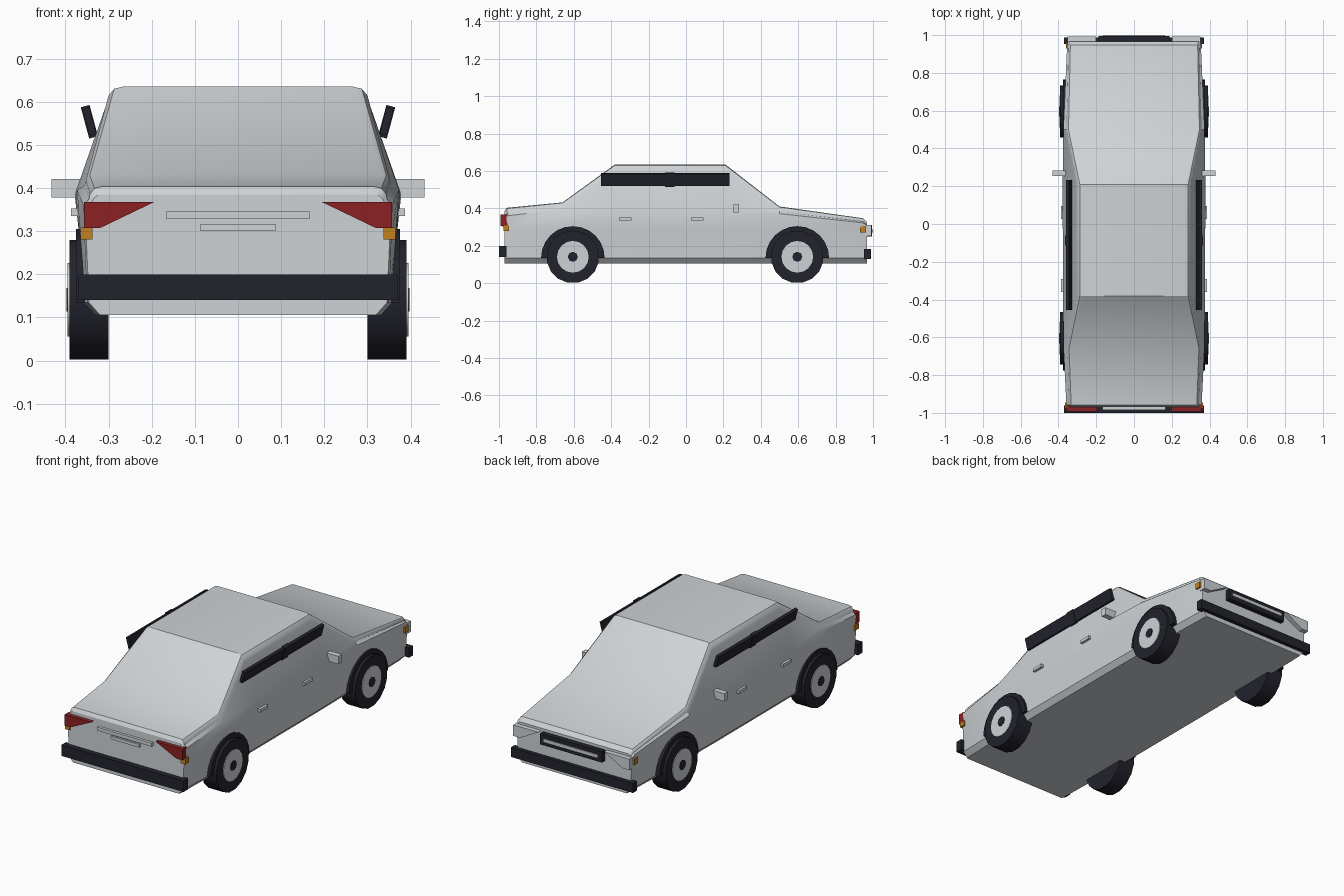
import bpy, bmesh, math
from mathutils import Matrix, Vector

cube = bpy.data.objects.get("Cube")
if cube:
    bpy.data.objects.remove(cube, do_unlink=True)


def material(name, rgb):
    m = bpy.data.materials.new(name)
    m.use_nodes = True
    m.diffuse_color = (*rgb, 1)
    m.node_tree.nodes["Principled BSDF"].inputs["Base Color"].default_value = (*rgb, 1)
    return m


SILVER = material("silver paint", (0.62, 0.65, 0.67))
DARK = material("dark trim", (0.016, 0.016, 0.026))
RED = material("red lens", (0.26, 0.015, 0.017))
AMBER = material("amber lens", (0.55, 0.22, 0.015))


def finish(name, bm, mat, smooth=False):
    bmesh.ops.recalc_face_normals(bm, faces=bm.faces[:])
    mesh = bpy.data.meshes.new(name)
    bm.to_mesh(mesh)
    bm.free()
    mesh.materials.append(mat)
    ob = bpy.data.objects.new(name, mesh)
    bpy.context.collection.objects.link(ob)
    if smooth:
        bpy.ops.object.select_all(action='DESELECT')
        ob.select_set(True)
        bpy.context.view_layer.objects.active = ob
        bpy.ops.object.shade_smooth_by_angle(angle=math.radians(30))
    return ob


def prism(name, outline, axis, lo, hi, mat, smooth=False):
    """Extrude a (y, z) outline along x, or an (x, z) outline along y."""
    bm = bmesh.new()
    place = (lambda p, t: (t, *p)) if axis == 'x' else (lambda p, t: (p[0], t, p[1]))
    a = [bm.verts.new(place(p, lo)) for p in outline]
    b = [bm.verts.new(place(p, hi)) for p in outline]
    bm.faces.new(a)
    bm.faces.new(b)
    for i in range(len(a)):
        j = (i + 1) % len(a)
        bm.faces.new((a[i], a[j], b[j], b[i]))
    return finish(name, bm, mat, smooth)


def box(name, x, y, z, mat, tilt=0):
    bm = bmesh.new()
    bmesh.ops.create_cube(bm, size=1)
    size = Vector((x[1] - x[0], y[1] - y[0], z[1] - z[0]))
    mid = Vector((x[0] + x[1], y[0] + y[1], z[0] + z[1])) / 2
    bmesh.ops.scale(bm, vec=size, verts=bm.verts)
    bmesh.ops.transform(bm, verts=bm.verts,
                        matrix=Matrix.Translation(mid) @ Matrix.Rotation(tilt, 4, 'Y'))
    return finish(name, bm, mat)


def circle(y, z, r, n, start=0, sweep=math.tau, closed=True):
    steps = n if closed else n - 1
    return [(y + r * math.cos(start + sweep * i / steps),
             z + r * math.sin(start + sweep * i / steps)) for i in range(n)]


# Body shell: y, low width, mid width, belt width, belt z, top width, top z, corner radius
stations = [
    (-0.970, 0.345, 0.352, 0.354, 0.350, 0.340, 0.385, 0.025),
    (-0.958, 0.350, 0.356, 0.358, 0.360, 0.346, 0.403, 0.030),
    (-0.660, 0.358, 0.366, 0.373, 0.395, 0.355, 0.432, 0.025),
    (-0.380, 0.360, 0.368, 0.376, 0.392, 0.304, 0.635, 0.038),
    (0.210, 0.360, 0.368, 0.378, 0.380, 0.304, 0.635, 0.038),
    (0.500, 0.357, 0.366, 0.374, 0.372, 0.358, 0.410, 0.025),
    (0.948, 0.345, 0.352, 0.354, 0.322, 0.345, 0.347, 0.018),
    (0.967, 0.342, 0.348, 0.350, 0.308, 0.340, 0.325, 0.014),
]
FLOOR = 0.106
bm = bmesh.new()
rings = []
for y, low, mid, belt, belt_z, top, top_z, r in stations:
    half = [(low - 0.025, FLOOR), (low, FLOOR + 0.028), (mid, 0.29), (belt, belt_z),
            (top, top_z - r), (top - 0.1 * r, top_z - 0.55 * r),
            (top - 0.45 * r, top_z - 0.13 * r), (top - r, top_z)]
    section = half + [(-x, z) for x, z in reversed(half)]
    rings.append([bm.verts.new((x, y, z)) for x, z in section])
for a, b in zip(rings, rings[1:]):
    for i in range(len(a)):
        j = (i + 1) % len(a)
        bm.faces.new((a[i], a[j], b[j], b[i]))
bm.faces.new(rings[0])
bm.faces.new(rings[-1])
finish("body_shell", bm, SILVER, smooth=True)

# Bumpers, rear trim and plate, front grille
box("rear_bumper", (-0.37, 0.37), (-1.0, -0.96), (0.14, 0.2), DARK)
box("front_bumper", (-0.37, 0.37), (0.953, 0.988), (0.13, 0.182), DARK)
box("boot_trim", (-0.166, 0.166), (-0.985, -0.96), (0.328, 0.347), SILVER)
box("rear_plate", (-0.087, 0.087), (-0.98, -0.96), (0.3, 0.317), SILVER)
box("grille", (-0.187, 0.187), (0.96, 0.995), (0.25, 0.31), DARK)
box("grille_bar", (-0.165, 0.165), (0.96, 1.0), (0.272, 0.288), SILVER)

for side, s in (("left", 1), ("right", -1)):
    def span(lo, hi):
        return tuple(sorted((s * lo, s * hi)))

    # Lights
    tail = [(0.195, 0.367), (0.357, 0.367), (0.357, 0.307), (0.32, 0.307)]
    prism(f"tail_light_{side}", [(s * x, z) for x, z in tail], 'y', -0.992, -0.955, RED)
    head = [(0.2, 0.312), (0.352, 0.312), (0.352, 0.252), (0.31, 0.252)]
    prism(f"head_light_{side}", [(s * x, z) for x, z in head], 'y', 0.955, 0.993, SILVER)
    box(f"rear_indicator_{side}", span(0.337, 0.365), (-0.977, -0.945), (0.28, 0.308), AMBER)
    box(f"front_indicator_{side}", span(0.337, 0.361), (0.93, 0.962), (0.27, 0.303), AMBER)

    # Outward leaning side window strip with a pillar
    lean = s * math.radians(15)
    box(f"side_window_{side}", span(0.336, 0.353), (-0.455, 0.232), (0.522, 0.587), DARK, lean)
    box(f"window_pillar_{side}", span(0.334, 0.355), (-0.113, -0.062), (0.516, 0.591), DARK, lean)

    # Mirror and door handles
    box(f"mirror_{side}", span(0.36, 0.432), (0.253, 0.283), (0.378, 0.421), SILVER)
    for place, y in (("rear", -0.325), ("front", 0.06)):
        box(f"{place}_door_handle_{side}", span(0.36, 0.387), (y - 0.034, y + 0.034),
            (0.335, 0.352), SILVER)

    # Wheels and arches
    for place, y in (("rear", -0.605), ("front", 0.595)):
        arch = circle(y, 0.135, 0.17, 13, 0, math.pi, closed=False)
        prism(f"{place}_arch_{side}", arch, 'x', *span(0.3, 0.375), DARK, True)
        prism(f"{place}_tyre_{side}", circle(y, 0.141, 0.141, 16, math.pi / 16), 'x',
              *span(0.3, 0.391), DARK, True)
        prism(f"{place}_wheel_disc_{side}", circle(y, 0.141, 0.085, 16), 'x',
              *span(0.37, 0.395), SILVER, True)
        prism(f"{place}_hub_cap_{side}", circle(y, 0.141, 0.027, 8), 'x',
              *span(0.38, 0.398), DARK, True)
